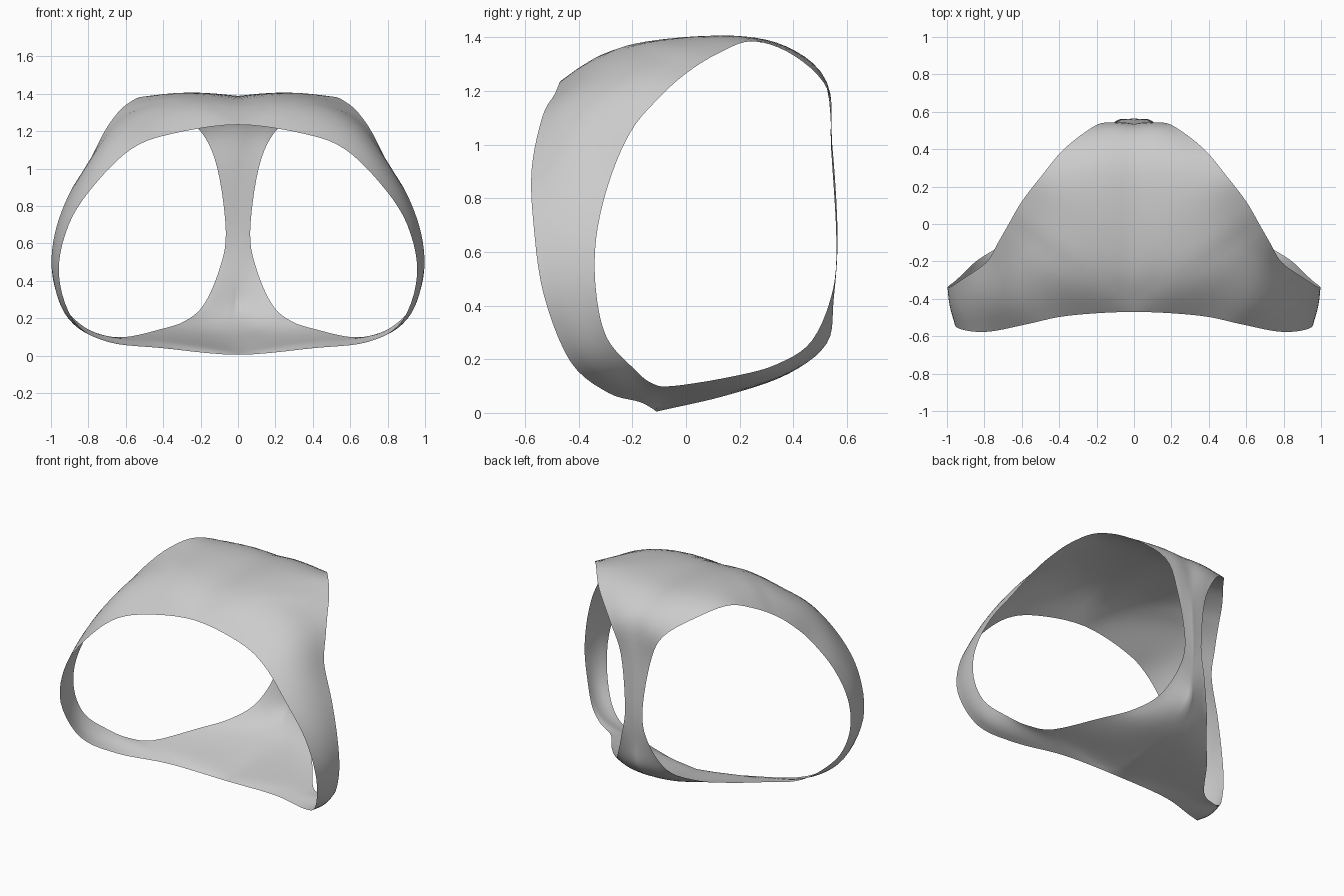
import bpy, bmesh
from mathutils import Vector

if "Cube" in bpy.data.objects:
    bpy.data.objects.remove(bpy.data.objects["Cube"])

# Right half is a ring: outer loop = centre line (over top, down back, along bottom) + front rim
CENTRE_LINE = [(0, -.47, 1.235), (0, -.25, 1.35), (0, .1, 1.388), (0, .35, 1.365), (0, .51, 1.25),
               (0, .545, 1.0), (0, .565, .66), (0, .55, .42), (0, .525, .26), (0, .38, .145),
               (0, .15, .065), (0, -.11, .005)]
FRONT_RIM = [(.4, -.17, .04), (.7, -.29, .075), (.88, -.43, .19), (.958, -.53, .44),
             (.905, -.568, .7), (.77, -.575, .91), (.57, -.535, 1.105), (.35, -.49, 1.187)]
# Inner loop: edge of the large side opening
OPENING = [(.67, .0, 1.265), (.6, .12, 1.34), (.5, .25, 1.385), (.37, .405, 1.33), (.2, .53, 1.2),
           (.11, .54, 1.0), (.065, .56, .66), (.1, .548, .46), (.185, .47, .27), (.29, .34, .182),
           (.43, .18, .137), (.6, -.05, .1), (.735, -.13, .112), (.845, -.2, .17), (.945, -.295, .28),
           (.995, -.335, .45), (.98, -.335, .65), (.905, -.287, .86), (.79, -.205, 1.05), (.727, -.1, 1.175)]
# How far the middle of the strip bulges away from a straight span
BULGE = {0: (0, 0, .11), 1: (0, 0, .05), 2: (0, 0, .022), 3: (.01, 0, .02), 4: (.01, .01, .01),
         9: (.01, .01, -.015), 10: (0, 0, -.01), 11: (0, 0, .008), 13: (.01, 0, -.015),
         14: (.015, 0, -.015), 15: (.01, 0, 0), 16: (.015, 0, 0), 17: (.02, -.01, .015),
         18: (.03, -.02, .05), 19: (.03, 0, .085)}
STEPS, ACROSS = 5, 8


def spline(p):
    """Catmull-Rom curve from p[1] to just before p[-2]."""
    out = []
    for a, b, c, d in zip(p, p[1:], p[2:], p[3:]):
        for k in range(STEPS):
            t = k / STEPS
            out.append(.5 * (2 * b + (c - a) * t + (2 * a - 5 * b + 4 * c - d) * t ** 2
                             + (3 * b - a - 3 * c + d) * t ** 3))
    return out


def closed(points):
    p = [Vector(c) for c in points]
    return spline([p[-1]] + p + p[:2])


def flip(v):
    return Vector((-v.x, v.y, v.z))


# Outer loop has corners where rim meets centre line; rim crosses the centre symmetrically
line = [Vector(c) for c in CENTRE_LINE]
rim = [line[-1]] + [Vector(c) for c in FRONT_RIM] + [line[0]]
outer = spline([2 * line[0] - line[1]] + line + [2 * line[-1] - line[-2]])
outer += spline([flip(rim[1])] + rim + [flip(rim[-2])])
inner = closed(OPENING)
bulge = closed([BULGE.get(i, (0, 0, 0)) for i in range(len(OPENING))])

# Loft the ring from outer loop to opening edge
bm = bmesh.new()
rows = []
for o, h, b in zip(outer, inner, bulge):
    row = []
    for k in range(ACROSS + 1):
        t = k / ACROSS
        row.append(bm.verts.new(o.lerp(h, t) + b * 4 * t * (1 - t)))
    rows.append(row)
for i, row in enumerate(rows):
    nxt = rows[(i + 1) % len(rows)]
    for k in range(ACROSS):
        bm.faces.new((row[k], row[k + 1], nxt[k + 1], nxt[k]))

# Even out the interior, keeping the borders
inside = [v for v in bm.verts if not v.is_boundary]
for _ in range(4):
    bmesh.ops.smooth_vert(bm, verts=inside, factor=.5, use_axis_x=True, use_axis_y=True, use_axis_z=True)
bmesh.ops.recalc_face_normals(bm, faces=bm.faces)
if sum(f.normal.z for f in bm.faces if f.calc_center_median().z > 1.3) < 0:
    bmesh.ops.reverse_faces(bm, faces=bm.faces)
mesh = bpy.data.meshes.new("strap_shell")
bm.to_mesh(mesh)
bm.free()

shell = bpy.data.objects.new("strap_shell", mesh)
bpy.context.collection.objects.link(shell)

# Mirror to the left half
mirror = shell.modifiers.new("mirror", 'MIRROR')
mirror.use_axis[0] = True
mirror.use_clip = True
mirror.merge_threshold = .002

bpy.context.view_layer.objects.active = shell
shell.select_set(True)
bpy.ops.object.shade_smooth()
